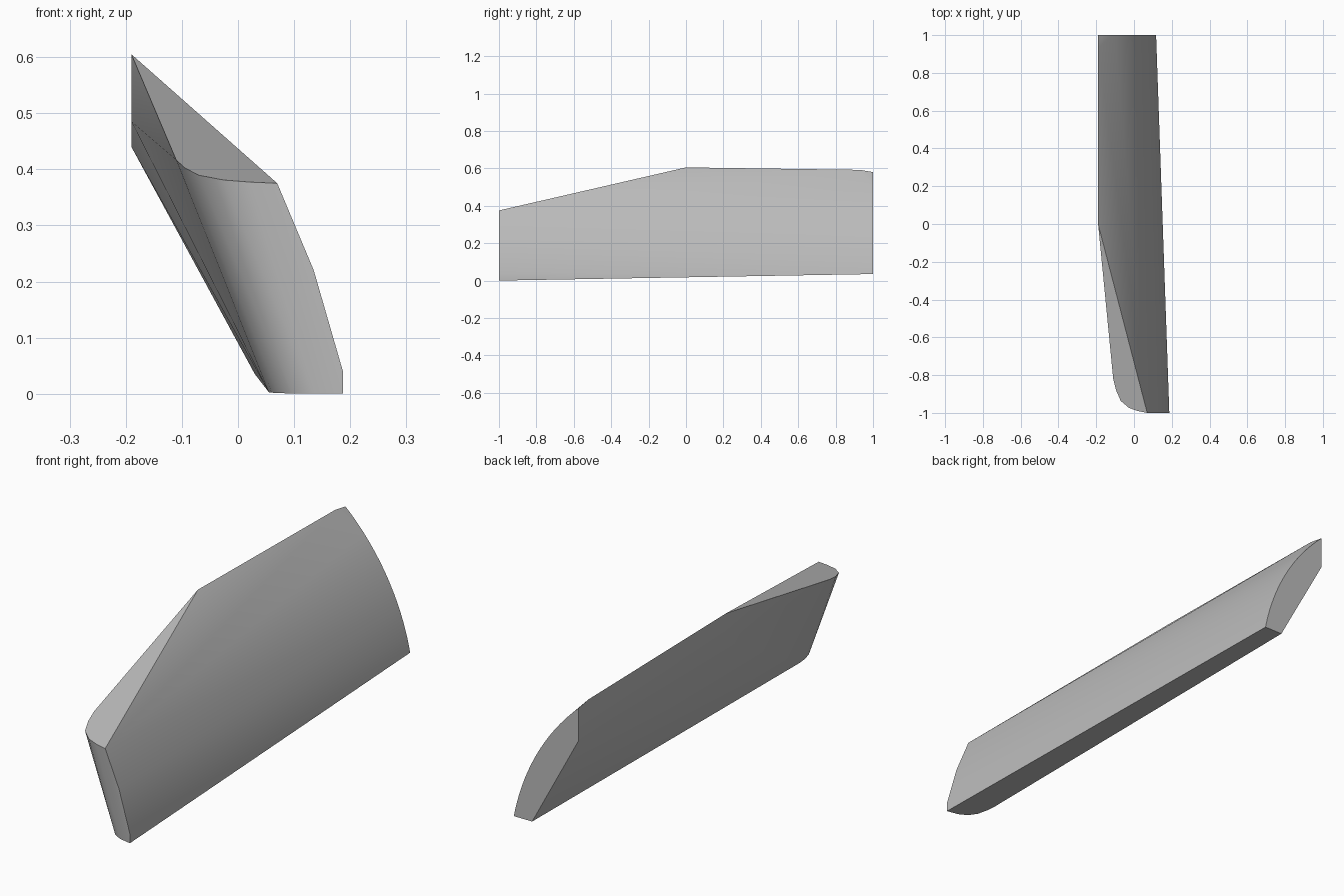
import bpy, bmesh, math
from mathutils import Vector

cube = bpy.data.objects.get("Cube")
if cube:
    bpy.data.objects.remove(cube, do_unlink=True)

grey = bpy.data.materials.new("plain_grey")
grey.use_nodes = True
grey.diffuse_color = (0.5, 0.5, 0.5, 1)
grey.node_tree.nodes["Principled BSDF"].inputs["Base Color"].default_value = grey.diffuse_color


def bevel_height(y):
    """Height of the sloping flat that trims the front top corner."""
    return 0.605 + 0.23 * y


def back_arc(top, bottom, sagitta, steps):
    """Bowed outer edge of the back end, as (x, z) points."""
    a, b = Vector(top), Vector(bottom)
    chord = b - a
    normal = Vector((-chord.y, chord.x)).normalized()
    radius = (chord.length ** 2 / 4 + sagitta ** 2) / (2 * sagitta)
    half = math.asin(chord.length / 2 / radius)
    centre = (a + b) / 2 + normal * (sagitta - radius)
    along = chord.normalized()
    for i in range(steps + 1):
        t = half * (2 * i / steps - 1)
        yield centre + radius * (math.sin(t) * along + math.cos(t) * normal)


points = []

# back end: bowed outer edge, then the flat inner corners
points += [(p.x, 1, p.y) for p in back_arc((-0.19, 0.58), (0.117, 0.035), 0.05, 20)]
points += [(0.03, 1, 0.035), (-0.19, 1, 0.44)]

# upright inner side
points += [(-0.19, 0.93, 0.592), (-0.19, 0, 0.605), (-0.19, 0, 0.485)]

# rounded nose, top rim on the sloping flat
nose_top = [(-0.11, -0.82), (-0.095, -0.88), (-0.07, -0.937), (-0.026, -0.974),
            (0.02, -0.99), (0.07, -1)]
points += [(x, y, bevel_height(y)) for x, y in nose_top]

# rounded nose, bottom rim
nose_bottom = [(0.055, -0.85), (0.06, -0.89), (0.072, -0.935), (0.097, -0.97),
               (0.135, -0.99), (0.187, -1)]
points += [(x, y, 0.0175 * (y + 1)) for x, y in nose_bottom]

# leading outer edge
points += [(0.135, -1, 0.22), (0.187, -1, 0.04)]

# the body is the convex skin around these rims
bm = bmesh.new()
for p in points:
    bm.verts.new(p)
bmesh.ops.convex_hull(bm, input=bm.verts[:])
bmesh.ops.delete(bm, geom=[v for v in bm.verts if not v.link_faces], context='VERTS')
bmesh.ops.dissolve_limit(bm, angle_limit=math.radians(0.5), verts=bm.verts[:], edges=bm.edges[:])
bmesh.ops.recalc_face_normals(bm, faces=bm.faces[:])
mesh = bpy.data.meshes.new("curved_panel")
bm.to_mesh(mesh)
bm.free()
mesh.materials.append(grey)

panel = bpy.data.objects.new("curved_panel", mesh)
bpy.context.collection.objects.link(panel)
bpy.ops.object.select_all(action='DESELECT')
panel.select_set(True)
bpy.context.view_layer.objects.active = panel
bpy.ops.object.shade_smooth_by_angle(angle=math.radians(30))
